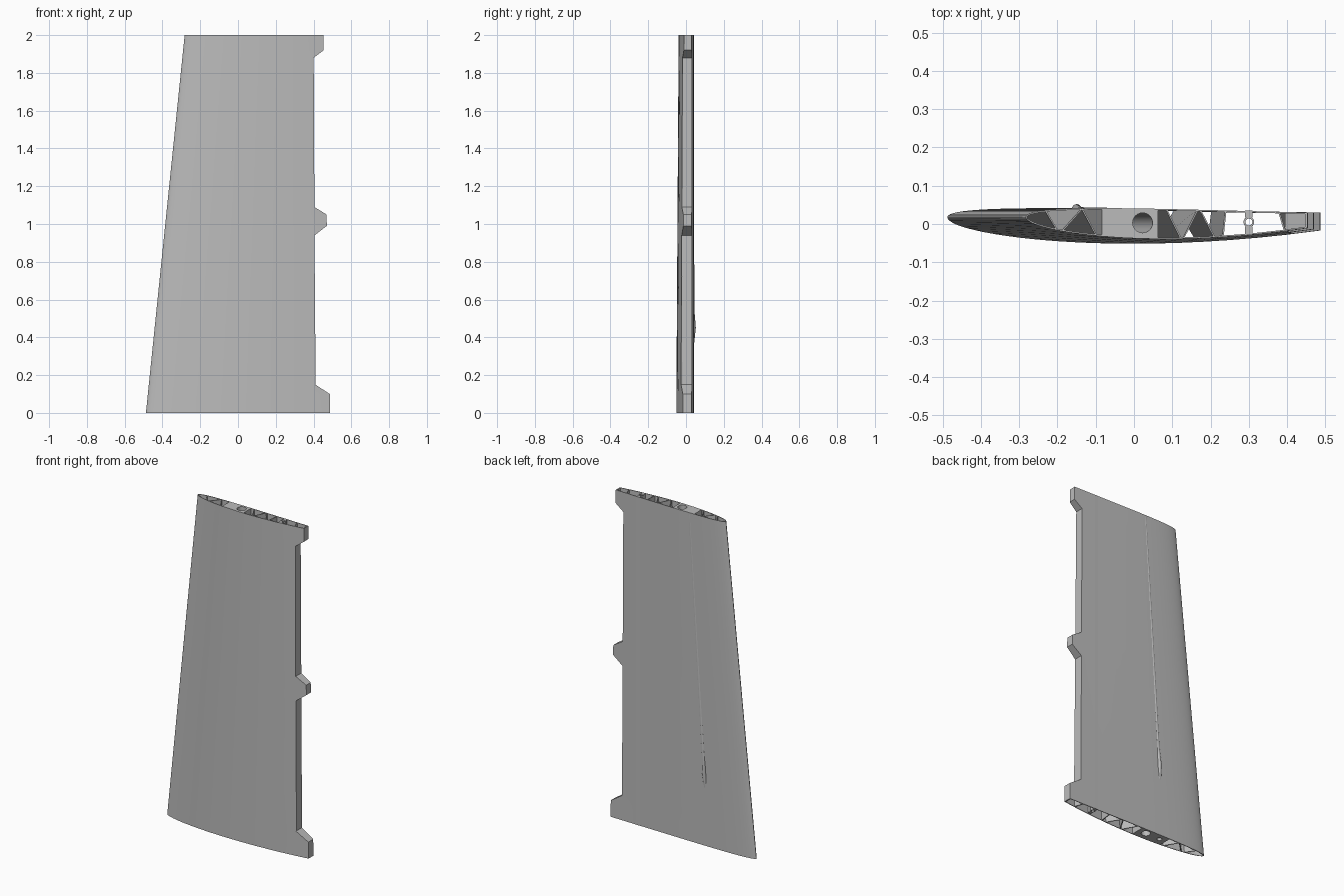
import bpy, bmesh, math

if "Cube" in bpy.data.objects:
    bpy.data.objects.remove(bpy.data.objects["Cube"], do_unlink=True)

grey = bpy.data.materials.new("light grey")
grey.use_nodes = True
grey.diffuse_color = (0.5, 0.5, 0.5, 1)
grey.node_tree.nodes["Principled BSDF"].inputs["Base Color"].default_value = (0.5, 0.5, 0.5, 1)


# Wing shape: leading edge, chord and the two surfaces
def chord(z):
    return 0.975 - 0.12 * z


def x_at(f, z):
    return -0.4875 + 0.1025 * z + f * chord(z)


def y_at(f, z, side):
    """side 1 is the back skin, side 0 the front skin"""
    back = 0.018 + 0.0953 * math.sqrt(f) - 0.1015 * f + 0.0182 * f * f
    front = -0.1227 * math.sqrt(f) - 0.0187 * f + 0.1064 * f * f
    front = 0.018 + front * (1 - 0.09 * z)
    return front + (back - front) * side


def loft(name, outer, inner=None):
    """Join matching rings of points; an inner set makes it hollow and open-ended."""
    bm = bmesh.new()

    def walls(rings):
        vs = [[bm.verts.new(p) for p in r] for r in rings]
        n = len(vs[0])
        for a, b in zip(vs, vs[1:]):
            for i in range(n):
                j = (i + 1) % n
                bm.faces.new((a[i], a[j], b[j], b[i]))
        return vs

    o = walls(outer)
    if inner:
        q = walls(inner)
        n = len(o[0])
        for e in (0, -1):
            for i in range(n):
                j = (i + 1) % n
                bm.faces.new((o[e][i], o[e][j], q[e][j], q[e][i]))
    else:
        bm.faces.new(o[0])
        bm.faces.new(o[-1])
    bmesh.ops.recalc_face_normals(bm, faces=bm.faces)
    mesh = bpy.data.meshes.new(name)
    bm.to_mesh(mesh)
    bm.free()
    obj = bpy.data.objects.new(name, mesh)
    bpy.context.collection.objects.link(obj)
    mesh.materials.append(grey)
    return obj


def smooth(obj):
    bpy.ops.object.select_all(action="DESELECT")
    obj.select_set(True)
    bpy.context.view_layer.objects.active = obj
    bpy.ops.object.shade_smooth_by_angle(angle=math.radians(25))


def circle(x, y, z, r, n=24):
    return [(x + r * math.cos(math.tau * i / n), y + r * math.sin(math.tau * i / n), z)
            for i in range(n)]


# Hollow skin, with three hinge tabs made by varying the trailing edge
N = 24
WALL = 0.004
stations = [(0, 1), (0.1, 1), (0.15, 0), (0.94, 0), (0.99, 1),
            (1.05, 1), (1.09, 0), (1.88, 0), (1.92, 1), (2, 1)]


def skin_ring(z, tab, inset):
    end = 1 if tab else (0.898 - 0.107 * z + 0.0 * z) / chord(z)
    if not tab:
        end = (0.41 - 0.005 * z - x_at(0, z)) / chord(z)
    fs = [0.9 * (i / N) ** 2 for i in range(N + 1)] + [end]
    if inset:
        fs = [min(max(f, 0.006), end - 0.008) for f in fs]
    back = [(x_at(f, z), y_at(f, z, 1) - inset, z) for f in reversed(fs)]
    front = [(x_at(f, z), y_at(f, z, 0) + inset, z) for f in fs[0 if inset else 1:]]
    if inset:
        front = front[1:]
    return back + front


smooth(loft("wing_skin",
            [skin_ring(z, t, 0) for z, t in stations],
            [skin_ring(z, t, WALL) for z, t in stations]))


# Spanwise internal webs in a zigzag
def prism(name, points):
    return loft(name, [[(x_at(f, z), y_at(f, z, s), z) for f, s in points] for z in (0, 2)])


webs = [(0.07, 0.11), (0.2, 0.13), (0.2, 0.25), (0.5, 0.55), (0.61, 0.56),
        (0.62, 0.67), (0.71, 0.7), (0.9, 0.92)]
for k, (b, f) in enumerate(webs):
    d = 0.003
    prism(f"web_{k + 1}", [(b - d, 0.98), (b + d, 0.98), (f + d, 0.02), (f - d, 0.02)])

# Solid main spar with bores
steps = [0.27 + 0.2 * i / 6 for i in range(7)]
spar = prism("main_spar", [(f, 0.97) for f in steps] + [(f, 0.03) for f in reversed(steps)])


def bore(f, r, z0, z1):
    cutter = loft("bore_cutter", [circle(x_at(f, z), 0.003, z, r) for z in (z0, z1)])
    cutter.hide_render = True
    bpy.ops.object.select_all(action="DESELECT")
    bpy.context.view_layer.objects.active = spar
    spar.select_set(True)
    mod = spar.modifiers.new("bore", "BOOLEAN")
    mod.operation = "DIFFERENCE"
    mod.solver = "EXACT"
    mod.object = cutter
    bpy.ops.object.modifier_apply(modifier=mod.name)
    bpy.data.objects.remove(cutter, do_unlink=True)


bore(0.415, 0.026, -0.1, 2.1)
bore(0.315, 0.014, -0.1, 0.4)
smooth(spar)

# Rear tube and the short webs holding it
smooth(loft("rear_tube",
            [circle(0.3, 0.005, z, 0.014) for z in (0, 2)],
            [circle(0.3, 0.005, z, 0.009) for z in (0, 2)]))
for name, y0, y1 in (("rear_tube_back_web", 0.017, 0.035), ("rear_tube_front_web", -0.026, -0.007)):
    loft(name, [[(0.29, y0, z), (0.31, y0, z), (0.31, y1, z), (0.29, y1, z)] for z in (0, 2)])

# Cable conduit, nearly flush with the back skin, ending in a small bulge
path = [(-0.05, 0.03, 2), (-0.143, 0.032, 0.55), (-0.15, 0.04, 0.45), (-0.157, 0.027, 0.33)]
smooth(loft("cable_conduit",
            [circle(x, y, z, 0.012, 16) for x, y, z in path],
            [circle(x, y, z, 0.008, 16) for x, y, z in path]))
